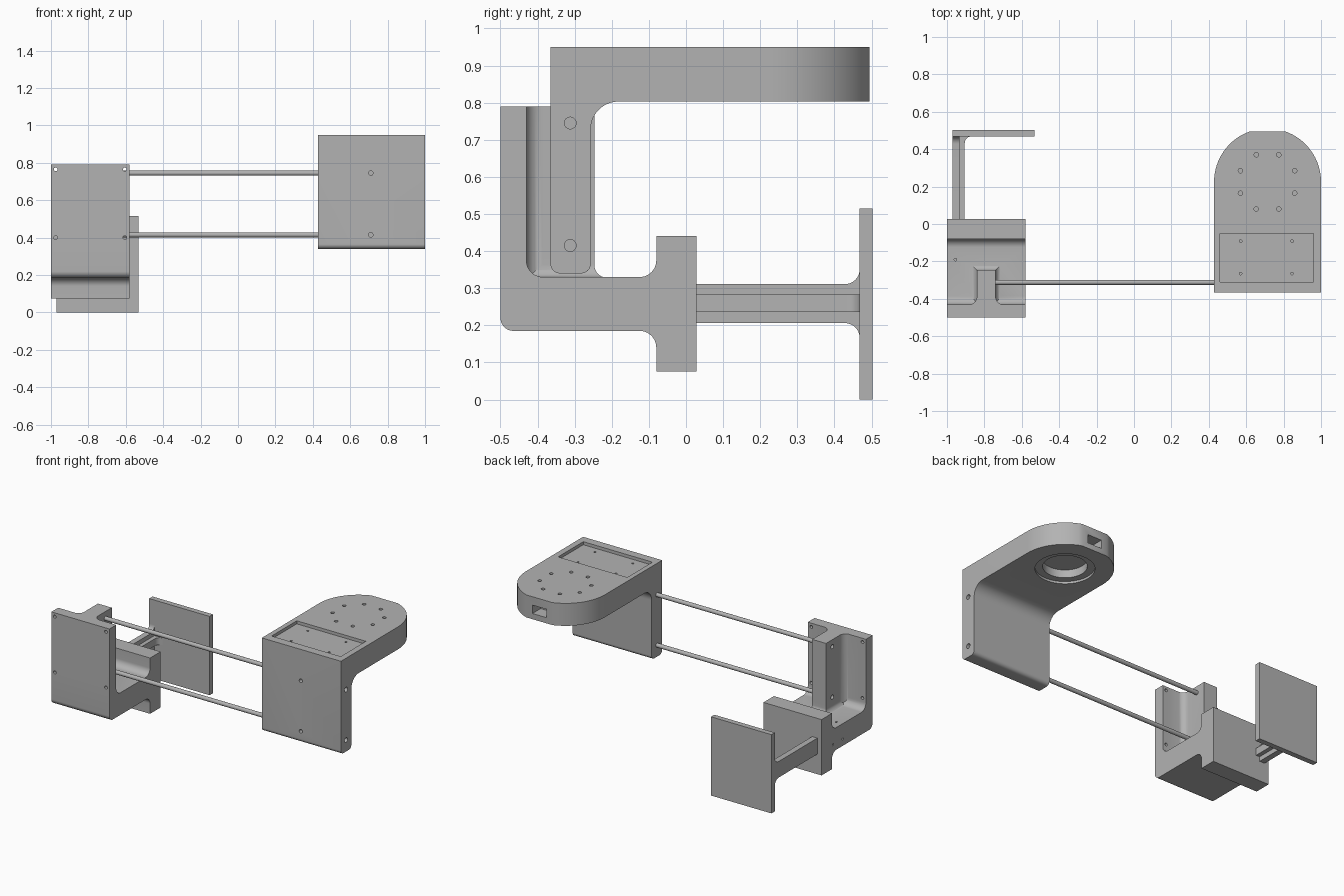
import bpy, bmesh, math
from mathutils import Vector

cube = bpy.data.objects.get("Cube")
if cube:
    bpy.data.objects.remove(cube, do_unlink=True)

grey = bpy.data.materials.new("plain grey")
grey.use_nodes = True
COLOUR = (0.45, 0.45, 0.45, 1)
grey.diffuse_color = COLOUR
grey.node_tree.nodes["Principled BSDF"].inputs["Base Color"].default_value = COLOUR


def rounded(points, steps=10):
    """Outline from (a, b[, radius]) corners, rounding those with a radius."""
    out = []
    for i, p in enumerate(points):
        c = Vector(p[:2])
        if len(p) < 3:
            out.append(c)
            continue
        r = p[2]
        u = (Vector(points[i - 1][:2]) - c).normalized()
        v = (Vector(points[(i + 1) % len(points)][:2]) - c).normalized()
        centre = c + (u + v) * r   # every rounded corner is square
        for k in range(steps + 1):
            t = math.pi / 2 * k / steps
            out.append(centre - v * r * math.cos(t) - u * r * math.sin(t))
    return out


def extrude(name, outline, axis, lo, hi):
    """Prism of a 2D outline along axis; outline uses the other two axes in order."""
    bm = bmesh.new()

    def place(p, d):
        co = list(p)
        co.insert(axis, d)
        return bm.verts.new(co)
    a = [place(p, lo) for p in outline]
    b = [place(p, hi) for p in outline]
    bm.faces.new(a)
    bm.faces.new(b[::-1])
    for i in range(len(a)):
        j = (i + 1) % len(a)
        bm.faces.new((a[i], b[i], b[j], a[j]))
    bmesh.ops.recalc_face_normals(bm, faces=bm.faces)
    mesh = bpy.data.meshes.new(name)
    bm.to_mesh(mesh)
    bm.free()
    ob = bpy.data.objects.new(name, mesh)
    mesh.materials.append(grey)
    bpy.context.collection.objects.link(ob)
    return ob


def cylinder(name, centre, radius, axis, lo, hi, sides=24):
    ring = [(centre[0] + radius * math.cos(math.tau * k / sides),
             centre[1] + radius * math.sin(math.tau * k / sides)) for k in range(sides)]
    return extrude(name, ring, axis, lo, hi)


def box(name, x, y, z):
    return extrude(name, [(x[0], y[0]), (x[1], y[0]), (x[1], y[1]), (x[0], y[1])], 2, *z)


def activate(ob):
    bpy.ops.object.select_all(action='DESELECT')
    ob.select_set(True)
    bpy.context.view_layer.objects.active = ob


def combine(ob, other, operation='DIFFERENCE'):
    mod = ob.modifiers.new("combine", 'BOOLEAN')
    mod.operation, mod.solver, mod.object = operation, 'EXACT', other
    activate(ob)
    bpy.ops.object.modifier_apply(modifier=mod.name)
    bpy.data.objects.remove(other, do_unlink=True)


def drill(ob, centre, radius, axis, lo, hi, sides=16):
    combine(ob, cylinder("drill", centre, radius, axis, lo, hi, sides))


ROD_Y, ROD_Z = -0.312, (0.415, 0.745)
HEAD_X, RING_Y = 0.714, 0.225

# Lamp head: bent wall and top slab, trimmed to a rounded plan
head = extrude("head", rounded([
    (-0.365, 0.34, 0.025), (-0.365, 0.95), (0.6, 0.95), (0.6, 0.803),
    (-0.257, 0.803, 0.075), (-0.257, 0.34, 0.025)]), 0, 0.3, 1.1)
reach = math.asin(0.27 / 0.286)
arc = [(HEAD_X + 0.286 * math.cos(t), RING_Y + 0.286 * math.sin(t))
       for k in range(17) for t in [reach * k / 16]]
plan = [(1.0, -0.6)] + arc + [(2 * HEAD_X - x, y) for x, y in arc[::-1]] + [(0.428, -0.6)]
combine(head, extrude("plan", plan, 2, 0, 1.2), 'INTERSECT')

# Head recesses: display bay, stepped lens seat, cable slot
combine(head, box("bay", (0.46, 0.96), (-0.31, -0.05), (0.93, 1.0)))
drill(head, (HEAD_X, RING_Y), 0.175, 2, 0.7, 0.818, 64)
drill(head, (HEAD_X, RING_Y), 0.13, 2, 0.7, 0.87, 64)
combine(head, box("slot", (0.664, 0.764), (0.41, 0.6), (0.84, 0.895)))

# Head screw holes
for k in range(8):
    t = math.pi / 8 + k * math.pi / 4
    drill(head, (HEAD_X + 0.157 * math.cos(t), RING_Y + 0.157 * math.sin(t)),
          0.012, 2, 0.88, 1.0)
for x in (0.57, 0.845):
    for y in (-0.265, -0.092):
        drill(head, (x, y), 0.007, 2, 0.9, 1.0)
for z in ROD_Z:
    drill(head, (0.71, z), 0.012, 1, -0.5, -0.335)
    drill(head, (ROD_Y, z), 0.016, 0, 0.95, 1.1)

# Bracket: front plate, floor and rear block in one profile
bracket = extrude("bracket", rounded([
    (-0.5, 0.185, 0.035), (-0.5, 0.79), (-0.43, 0.79), (-0.43, 0.33, 0.045),
    (-0.08, 0.33, 0.045), (-0.08, 0.44), (0.028, 0.44), (0.028, 0.075),
    (-0.08, 0.075), (-0.08, 0.185, 0.045)]), 0, -1.0, -0.58)

# Rod post with filleted sides and a flared foot
post = extrude("post", rounded([
    (-0.89, -0.46), (-0.89, -0.432), (-0.84, -0.432, 0.045), (-0.84, -0.247),
    (-0.74, -0.247), (-0.74, -0.432, 0.045), (-0.69, -0.432), (-0.69, -0.46)]),
    2, 0.3, 0.79)
foot = extrude("foot", rounded([
    (-0.88, 0.31), (-0.88, 0.328), (-0.84, 0.328, 0.035), (-0.84, 0.4),
    (-0.74, 0.4), (-0.74, 0.328, 0.035), (-0.7, 0.328), (-0.7, 0.31)]),
    1, -0.45, -0.1)
combine(foot, extrude("foot_side", rounded([
    (-0.46, 0.31), (-0.46, 0.39), (-0.247, 0.39), (-0.247, 0.328, 0.035),
    (-0.207, 0.328), (-0.207, 0.31)]), 0, -1, -0.5), 'INTERSECT')
combine(bracket, post, 'UNION')
combine(bracket, foot, 'UNION')

# Bracket screw holes
for x in (-0.975, -0.605):
    for z in (0.4, 0.765):
        drill(bracket, (x, z), 0.01, 1, -0.6, -0.35)
for z in ROD_Z:
    drill(bracket, (ROD_Y, z), 0.014, 0, -0.9, -0.81)
for y in (-0.19, -0.09):
    drill(bracket, (y, 0.23), 0.007, 0, -1.1, -0.97)
drill(bracket, (-0.955, -0.19), 0.007, 2, 0.3, 0.4)

# Twin rods
rods = [cylinder(f"rod_{n}", (ROD_Y, z), 0.0135, 0, -0.76, 0.5)
        for n, z in zip(("lower", "upper"), ROD_Z)]

# Sliding stage: T-section arm flaring into an upright plate
stage = box("stage_plate", (-0.97, -0.533), (0.468, 0.503), (0, 0.515))
flange = extrude("stage_flange", rounded([
    (0.0, 0.206), (0.0, 0.311), (0.468, 0.311, 0.04), (0.468, 0.355),
    (0.48, 0.355), (0.48, 0.162), (0.468, 0.162), (0.468, 0.206, 0.04)]),
    0, -0.97, -0.932)
stem = extrude("stage_stem", rounded([
    (-0.95, 0.0), (-0.905, 0.0), (-0.905, 0.468, 0.035), (-0.866, 0.468),
    (-0.866, 0.48), (-0.95, 0.48)]), 2, 0.236, 0.283)

# Smooth the curved walls, keep the edges crisp
for ob in [head, bracket, stage, flange, stem] + rods:
    activate(ob)
    bpy.ops.object.shade_smooth_by_angle(angle=math.radians(30))
